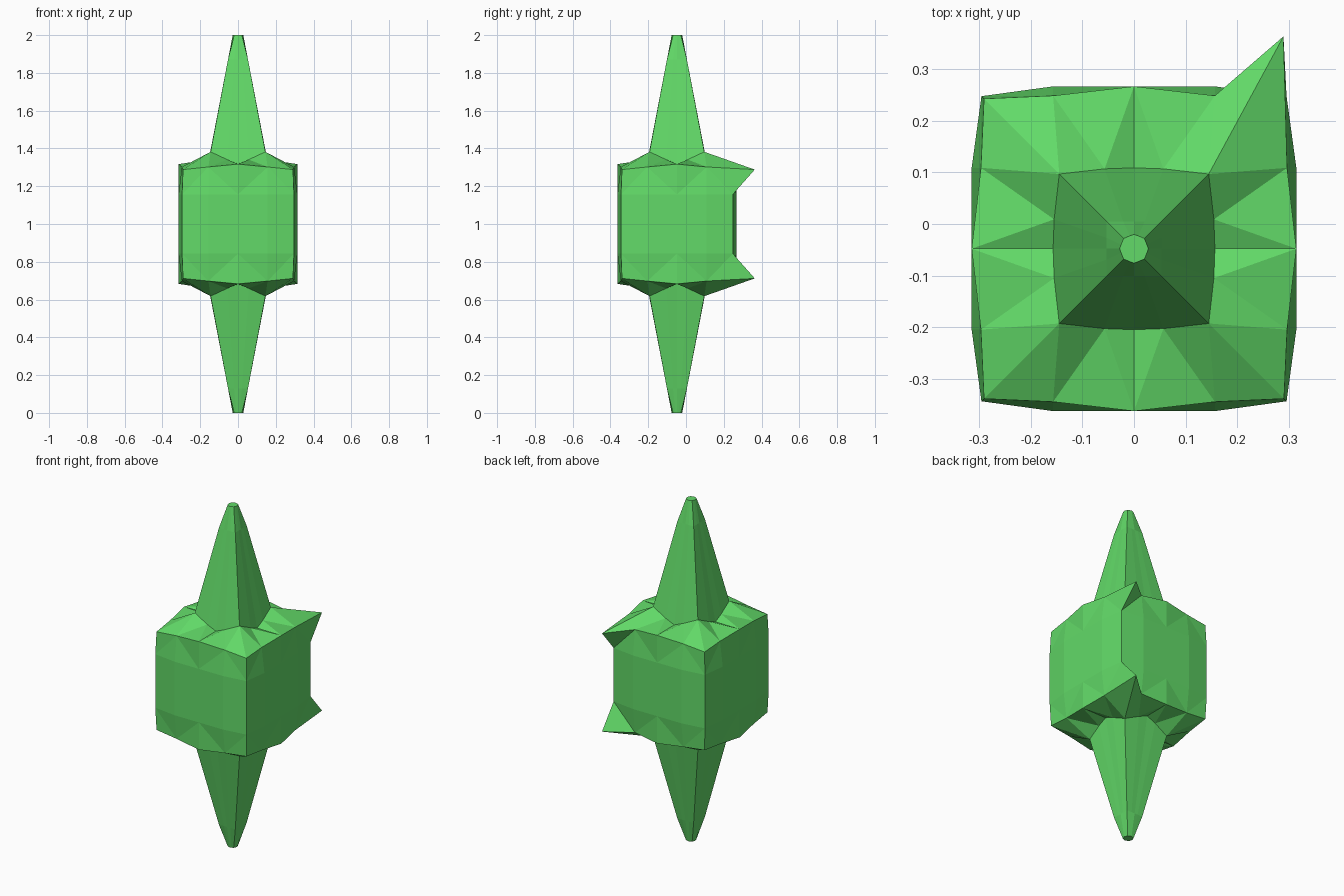
import bpy, bmesh
from mathutils import Vector

if "Cube" in bpy.data.objects:
    bpy.data.objects.remove(bpy.data.objects["Cube"])

CY, CZ = -0.048, 1.0   # centre of the body

green = bpy.data.materials.new("bright_green")
green.diffuse_color = (0.122, 0.70, 0.138, 1)
green.use_nodes = True
green.node_tree.nodes["Principled BSDF"].inputs["Base Color"].default_value = green.diffuse_color


def loop(bm, corner, quarter, middle):
    """16 verts round the z axis; each point is (along, out, z) on one side."""
    side = [(-corner[0], corner[1], corner[2]), (-quarter[0], quarter[1], quarter[2]),
            middle, quarter]
    verts = []
    for turn in range(4):
        for t, out, z in side:
            x, y = t, -out
            for _ in range(turn):
                x, y = -y, x
            verts.append(bm.verts.new((x, y, z)))
    return verts


def bridge(bm, a, b, split=None):
    """Join two loops. split gives, per quarter step, which loop starts the diagonal."""
    for j in range(16):
        k = (j + 1) % 16
        if split is None:
            bm.faces.new((a[j], a[k], b[k], b[j]))
        elif split[j % 4]:      # diagonal a[j] - b[k]
            bm.faces.new((a[j], a[k], b[k]))
            bm.faces.new((a[j], b[k], b[j]))
        else:                   # diagonal a[k] - b[j]
            bm.faces.new((a[j], a[k], b[j]))
            bm.faces.new((a[k], b[k], b[j]))


def finish(bm, name):
    bmesh.ops.recalc_face_normals(bm, faces=bm.faces)
    mesh = bpy.data.meshes.new(name)
    bm.to_mesh(mesh)
    bm.free()
    mesh.materials.append(green)
    ob = bpy.data.objects.new(name, mesh)
    ob.location = (0, CY, CZ)
    bpy.context.collection.objects.link(ob)


def collar(bm, s):
    """Zigzag ring where a spike leaves the body."""
    return loop(bm, (0.145, 0.145, s * 0.382), (0.057, 0.155, s * 0.341),
                (0, 0.157, s * 0.318))


def rim(bm, s):
    """Top or bottom rim of the body, with one corner pulled backwards."""
    ring = loop(bm, (0.291, 0.291, s * 0.288), (0.157, 0.297, s * 0.302),
                (0, 0.315, s * 0.317))
    pulled = max(ring, key=lambda v: v.co.x + v.co.y)
    pulled.co = Vector((0.29, 0.412, s * 0.288))
    return ring


# body: bulging faceted block
bm = bmesh.new()
walls = [loop(bm, (0.296, 0.296, z), (0.157, 0.315, z), (0, 0.315, z))
         for z in (-0.157, 0, 0.157)]
bridge(bm, walls[0], walls[1])
bridge(bm, walls[1], walls[2])
for s, wall in ((1, walls[2]), (-1, walls[0])):
    edge = rim(bm, s)
    bridge(bm, wall, edge, (1, 0, 1, 0))
    bridge(bm, edge, collar(bm, s), (0, 0, 1, 1))
finish(bm, "body")

# spikes: square shafts that round off to eight-sided tips
for s, name in ((1, "upper_spike"), (-1, "lower_spike")):
    bm = bmesh.new()
    base = collar(bm, s)
    neck = loop(bm, (0.053, 0.053, s * 0.87), (0.021, 0.053, s * 0.87), (0, 0.053, s * 0.87))
    tip = loop(bm, (0.02, 0.02, s), (0.008, 0.025, s), (0, 0.028, s))
    bridge(bm, base, neck)
    bridge(bm, neck, tip)
    bm.faces.new(tip)
    finish(bm, name)
